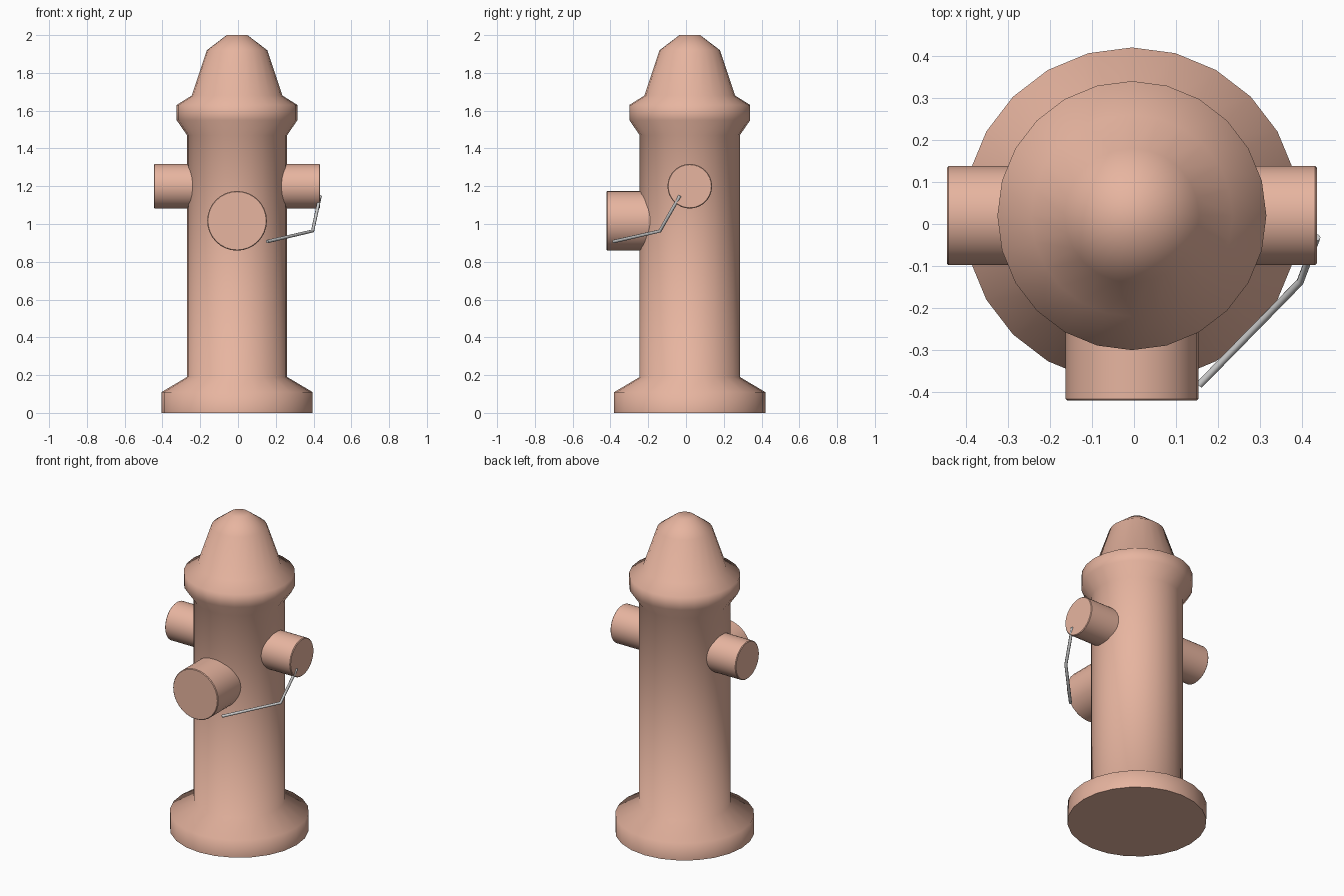
import bpy, math
from mathutils import Matrix, Vector

if "Cube" in bpy.data.objects:
    bpy.data.objects.remove(bpy.data.objects["Cube"])

CENTRE = Vector((-0.005, 0.02, 0))

paint = bpy.data.materials.new("hydrant_paint")
paint.diffuse_color = (0.8, 0.46, 0.35, 1)
paint.use_nodes = True
paint.node_tree.nodes["Principled BSDF"].inputs["Base Color"].default_value = paint.diffuse_color


def lathe(name, profile, sides, matrix, angle):
    """Closed solid of revolution from (radius, height) points."""
    verts, faces = [], []
    for r, z in profile:
        for i in range(sides):
            a = 2 * math.pi * i / sides
            verts.append((r * math.cos(a), r * math.sin(a), z))
    for k in range(len(profile) - 1):
        for i in range(sides):
            j = (i + 1) % sides
            a, b = k * sides, (k + 1) * sides
            faces.append((a + i, a + j, b + j, b + i))
    faces.append(tuple(reversed(range(sides))))
    faces.append(tuple(range(len(verts) - sides, len(verts))))
    mesh = bpy.data.meshes.new(name)
    mesh.from_pydata(verts, [], faces)
    mesh.materials.append(paint)
    ob = bpy.data.objects.new(name, mesh)
    ob.matrix_world = matrix
    bpy.context.collection.objects.link(ob)
    bpy.ops.object.select_all(action='DESELECT')
    ob.select_set(True)
    bpy.context.view_layer.objects.active = ob
    bpy.ops.object.shade_smooth_by_angle(angle=math.radians(angle))
    return ob


# Body: flared base, barrel, collar and bonnet
lathe("hydrant_body",
      [(0.40, 0), (0.40, 0.11), (0.265, 0.19), (0.265, 1.47), (0.32, 1.55),
       (0.32, 1.63), (0.24, 1.68), (0.16, 1.92), (0.055, 2.0)],
      24, Matrix.Translation(CENTRE), 65)


# Outlets: capped cylinders pointing outwards from the barrel
def outlet(name, radius, length, height, direction):
    turn = Vector(direction).to_track_quat('Z', 'Y').to_matrix().to_4x4()
    place = Matrix.Translation(CENTRE + Vector((0, 0, height)))
    lathe(name, [(radius, 0.2), (radius, length - 0.004),
                 (radius - 0.004, length)], 32, place @ turn, 40)


outlet("left_outlet", 0.118, 0.44, 1.20, (-1, 0, 0))
outlet("right_outlet", 0.118, 0.44, 1.20, (1, 0, 0))
outlet("front_outlet", 0.158, 0.44, 1.017, (0, -1, 0))

# Bent rod linking the front and right outlets
curve = bpy.data.curves.new("link_rod", 'CURVE')
curve.dimensions = '3D'
curve.bevel_depth = 0.009
curve.bevel_resolution = 2
curve.use_fill_caps = True
path = [(0.155, -0.383, 0.907), (0.395, -0.138, 0.963), (0.435, -0.032, 1.15)]
spline = curve.splines.new('POLY')
spline.points.add(len(path) - 1)
for point, co in zip(spline.points, path):
    point.co = (*co, 1)
bpy.context.collection.objects.link(bpy.data.objects.new("link_rod", curve))
